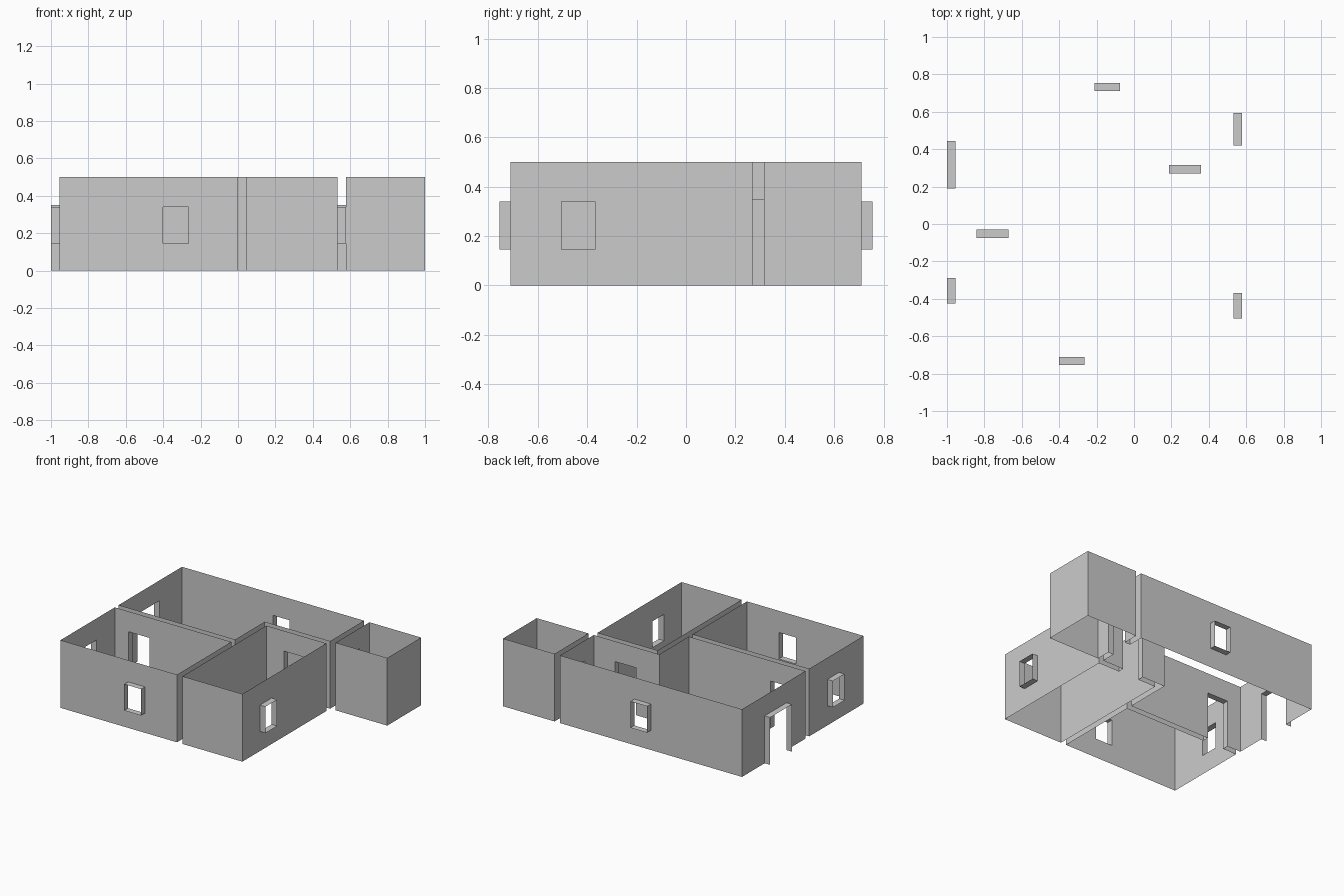
import bpy, bmesh

if "Cube" in bpy.data.objects:
    bpy.data.objects.remove(bpy.data.objects["Cube"])

H = 0.5                                    # wall height
# wall lines, gap between neighbouring rooms is one wall thickness
X0, X1, X2, X3, X4, X5 = -0.955, -0.002, 0.043, 0.533, 0.578, 1.0
Y0, Y1, Y2, Y3, Y4, Y5 = -0.71, -0.075, -0.03, 0.27, 0.315, 0.71
T = 0.045
DOOR, WINDOW = (0.0, 0.35), (0.145, 0.34)

# name, axis the opening runs along (0=x, 1=y), span, depth through wall, heights
openings = [
    ("entrance_door_frame", 1, (0.19, 0.445), (X0 - T, X0), DOOR),
    ("left_room_door_frame", 0, (-0.843, -0.671), (Y1, Y2), DOOR),
    ("right_room_door_frame", 0, (0.188, 0.359), (Y3, Y4), DOOR),
    ("annex_door_frame", 1, (0.421, 0.593), (X3, X4), DOOR),
    ("left_window_frame", 1, (-0.425, -0.288), (X0 - T, X0), WINDOW),
    ("front_window_frame", 0, (-0.402, -0.264), (Y0 - T, Y0), WINDOW),
    ("right_window_frame", 1, (-0.505, -0.368), (X3, X3 + T), WINDOW),
    ("back_window_frame", 0, (-0.21, -0.074), (Y5, Y5 + T), WINDOW),
]

rooms = {
    "front_left_room_walls": [(X0, Y0), (X1, Y0), (X1, Y1), (X0, Y1)],
    "front_right_room_walls": [(X2, Y0), (X3, Y0), (X3, Y3), (X2, Y3)],
    "back_room_walls": [(X0, Y2), (X1, Y2), (X1, Y4), (X3, Y4), (X3, Y5), (X0, Y5)],
    "annex_walls": [(X4, Y4), (X5, Y4), (X5, Y5), (X4, Y5)],
}


def point(axis, s, d, z):
    return (s, d, z) if axis == 0 else (d, s, z)


def make(name, quads):
    bm = bmesh.new()
    for q in quads:
        bm.faces.new([bm.verts.new(p) for p in q])
    bmesh.ops.remove_doubles(bm, verts=bm.verts, dist=1e-4)
    bmesh.ops.recalc_face_normals(bm, faces=bm.faces)
    me = bpy.data.meshes.new(name)
    bm.to_mesh(me)
    bm.free()
    bpy.context.collection.objects.link(bpy.data.objects.new(name, me))


def wall(a, b):
    """Thin upright wall from a to b, with every opening that touches it left out."""
    axis = 0 if a[1] == b[1] else 1
    lo, hi = sorted((a[axis], b[axis]))
    d = a[1 - axis]
    holes = sorted((s, z) for _, ax, s, dep, z in openings
                   if ax == axis and lo < s[0] and s[1] < hi
                   and min(abs(d - e) for e in dep) < 1e-4)
    quads = []

    def panel(s0, s1, z0, z1):
        if s1 - s0 > 1e-4 and z1 - z0 > 1e-4:
            quads.append([point(axis, s, d, z) for s, z in
                          ((s0, z0), (s1, z0), (s1, z1), (s0, z1))])

    start = lo
    for (s0, s1), (z0, z1) in holes:
        panel(start, s0, 0, H)
        panel(s0, s1, 0, z0)
        panel(s0, s1, z1, H)
        start = s1
    panel(start, hi, 0, H)
    return quads


# room walls
for name, pts in rooms.items():
    make(name, [q for a, b in zip(pts, pts[1:] + pts[:1]) for q in wall(a, b)])

# linings of doors and windows (doors have no sill)
for name, axis, (s0, s1), (d0, d1), (z0, z1) in openings:
    path = [(s0, z0), (s0, z1), (s1, z1), (s1, z0)]
    if z0 > 0:
        path.append((s0, z0))
    make(name, [[point(axis, p[0], d0, p[1]), point(axis, q[0], d0, q[1]),
                 point(axis, q[0], d1, q[1]), point(axis, p[0], d1, p[1])]
                for p, q in zip(path, path[1:])])
